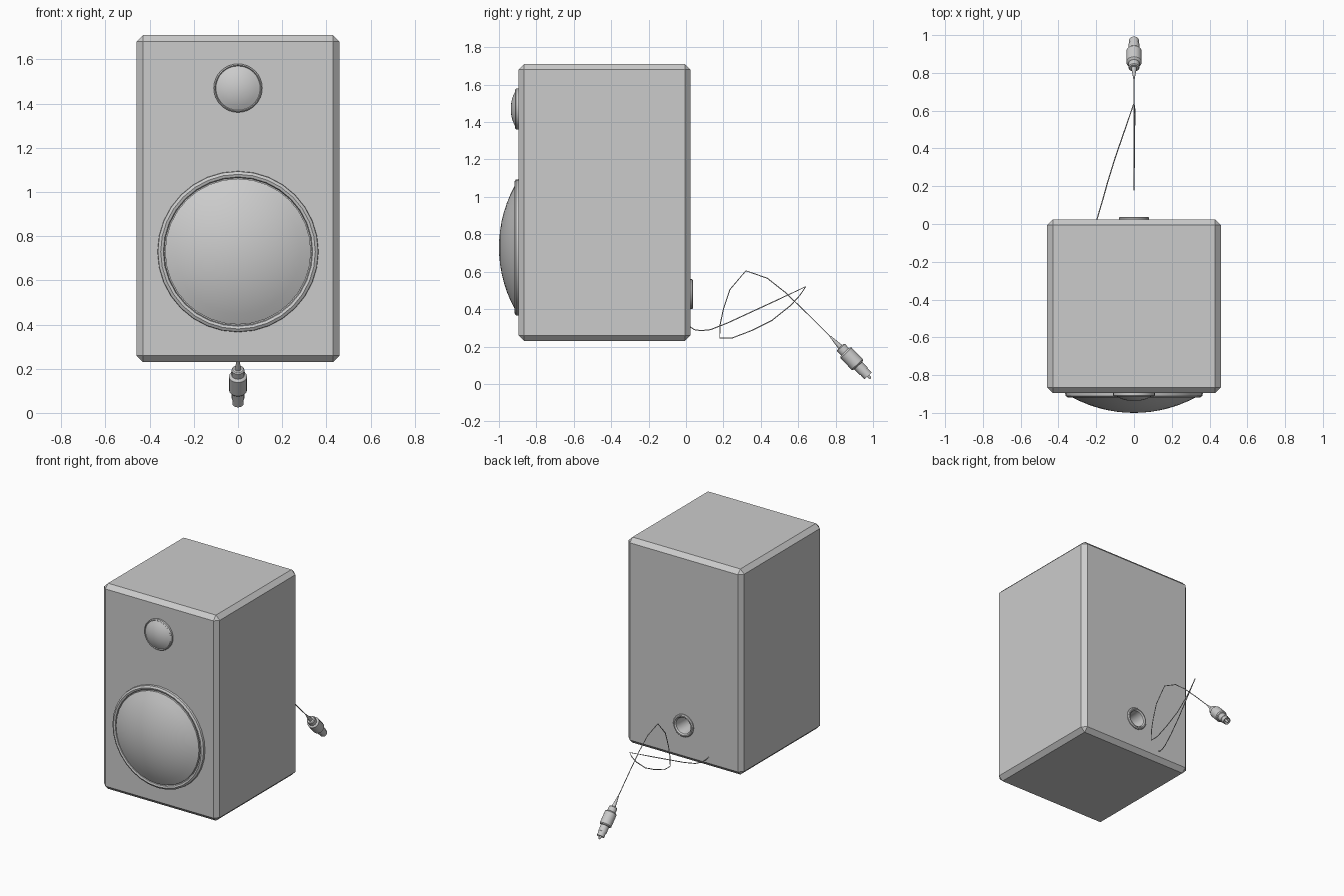
import bpy, bmesh
from math import cos, sin, pi, radians, sqrt
from mathutils import Vector

if "Cube" in bpy.data.objects:
    bpy.data.objects.remove(bpy.data.objects["Cube"])


def lathe(name, origin, axis, profile, sides, angle=35):
    """Revolve (radius, distance along axis) points about an axis."""
    origin, axis = Vector(origin), Vector(axis).normalized()
    u = Vector((1, 0, 0))
    v = axis.cross(u)
    bm = bmesh.new()
    rings = []
    for r, t in profile:
        c = origin + axis * t
        if r < 1e-6:
            rings.append([bm.verts.new(c)] * sides)
        else:
            rings.append([bm.verts.new(c + r * (u * cos(2 * pi * i / sides) + v * sin(2 * pi * i / sides)))
                          for i in range(sides)])
    for a, b in zip(rings, rings[1:]):
        for i in range(sides):
            j = (i + 1) % sides
            quad = list(dict.fromkeys((a[i], a[j], b[j], b[i])))
            if len(quad) > 2:
                bm.faces.new(quad)
    bmesh.ops.recalc_face_normals(bm, faces=bm.faces)
    me = bpy.data.meshes.new(name)
    bm.to_mesh(me)
    bm.free()
    ob = bpy.data.objects.new(name, me)
    bpy.context.collection.objects.link(ob)
    bpy.ops.object.select_all(action='DESELECT')
    ob.select_set(True)
    bpy.context.view_layer.objects.active = ob
    bpy.ops.object.shade_smooth_by_angle(angle=radians(angle))
    return ob


def dome(radius, base, height, steps=7):
    """Spherical cap profile from rim to apex."""
    big = (radius ** 2 + height ** 2) / (2 * height)
    pts = []
    for i in range(steps + 1):
        r = radius * (1 - i / steps)
        pts.append((r, base + sqrt(big * big - r * r) - big + height))
    return pts


# Cabinet with chamfered edges
bpy.ops.mesh.primitive_cube_add(size=1, location=(0, -0.435, 0.97))
cabinet = bpy.context.object
cabinet.name = "cabinet"
cabinet.scale = (0.92, 0.92, 1.48)
bpy.ops.object.transform_apply(location=False, rotation=False, scale=True)
bev = cabinet.modifiers.new("chamfer", 'BEVEL')
bev.width = 0.03
bev.segments = 1

# Port hole cut through the back
cutter = lathe("port_cutter", (0, -0.13, 0.48), (0, 1, 0),
               [(0, 0), (0.066, 0), (0.066, 0.3), (0, 0.3)], 24)
cutter.hide_render = True
cut = cabinet.modifiers.new("port_hole", 'BOOLEAN')
cut.object = cutter
cut.operation = 'DIFFERENCE'
cut.solver = 'EXACT'
bpy.context.view_layer.objects.active = cabinet
for m in ("chamfer", "port_hole"):
    bpy.ops.object.modifier_apply(modifier=m)
bpy.data.objects.remove(cutter)

# Rear bass port with a rounded lip
lathe("bass_port", (0, 0.02, 0.48), (0, 1, 0),
      [(0.08, 0), (0.08, 0.012), (0.074, 0.018), (0.066, 0.018), (0.058, 0.01),
       (0.054, -0.02), (0.052, -0.13), (0, -0.13)], 24)

# Front drivers: trim ring and dome each
front = (0, -1, 0)
lathe("woofer_ring", (0, -0.89, 0.73), front,
      [(0.365, 0), (0.363, 0.02), (0.35, 0.028), (0.338, 0.024), (0.334, 0.01), (0.325, 0.01)], 32)
lathe("woofer_dome", (0, -0.89, 0.73), front,
      [(0.33, 0.0)] + dome(0.33, 0.026, 0.084), 32, 40)
lathe("tweeter_ring", (0, -0.89, 1.47), front,
      [(0.11, 0), (0.11, 0.018), (0.104, 0.024), (0.1, 0.018), (0.096, 0.012)], 32)
lathe("tweeter_dome", (0, -0.89, 1.47), front,
      [(0.1, 0.0)] + dome(0.1, 0.02, 0.027, 5), 32, 40)

# Cable: loose loop behind the cabinet
path = [(-0.2, 0.015, 0.31), (-0.19, 0.045, 0.29), (-0.18, 0.08, 0.285), (-0.165, 0.13, 0.29),
        (-0.14, 0.22, 0.325), (-0.1, 0.35, 0.385), (-0.055, 0.48, 0.445), (0, 0.64, 0.52),
        (0.004, 0.61, 0.475), (0.004, 0.56, 0.42), (0.003, 0.46, 0.34), (0.002, 0.35, 0.285),
        (0, 0.245, 0.245), (0, 0.18, 0.245), (0, 0.183, 0.32), (0, 0.2, 0.40), (0, 0.235, 0.505),
        (0, 0.32, 0.605), (0, 0.435, 0.565), (0, 0.53, 0.49), (0, 0.66, 0.365), (0, 0.80, 0.225)]
cu = bpy.data.curves.new("cable", 'CURVE')
cu.dimensions = '3D'
cu.bevel_depth = 0.003
cu.bevel_resolution = 1
cu.use_fill_caps = True
sp = cu.splines.new('POLY')
sp.points.add(len(path) - 1)
for p, co in zip(sp.points, path):
    p.co = (*co, 1)
bpy.context.collection.objects.link(bpy.data.objects.new("cable", cu))

# Plug: strain relief, stepped body, hollow sleeve and pin
start, along = (0, 0.825, 0.198), (0, 0.69, -0.72)
lathe("strain_relief", start, along, [(0, -0.08), (0.004, -0.08), (0.014, 0.0), (0.014, 0.005)], 12)
lathe("plug_body", start, along,
      [(0, 0), (0.024, 0), (0.029, 0.005), (0.029, 0.036), (0.035, 0.038), (0.041, 0.045),
       (0.041, 0.13), (0.036, 0.137), (0.029, 0.139), (0.029, 0.182), (0, 0.182)], 16)
lathe("plug_sleeve", start, along,
      [(0.026, 0.18), (0.026, 0.215), (0.021, 0.215), (0.021, 0.18)], 16)
lathe("plug_pin", start, along,
      [(0.008, 0.18), (0.008, 0.227), (0.004, 0.234), (0, 0.234)], 10)
